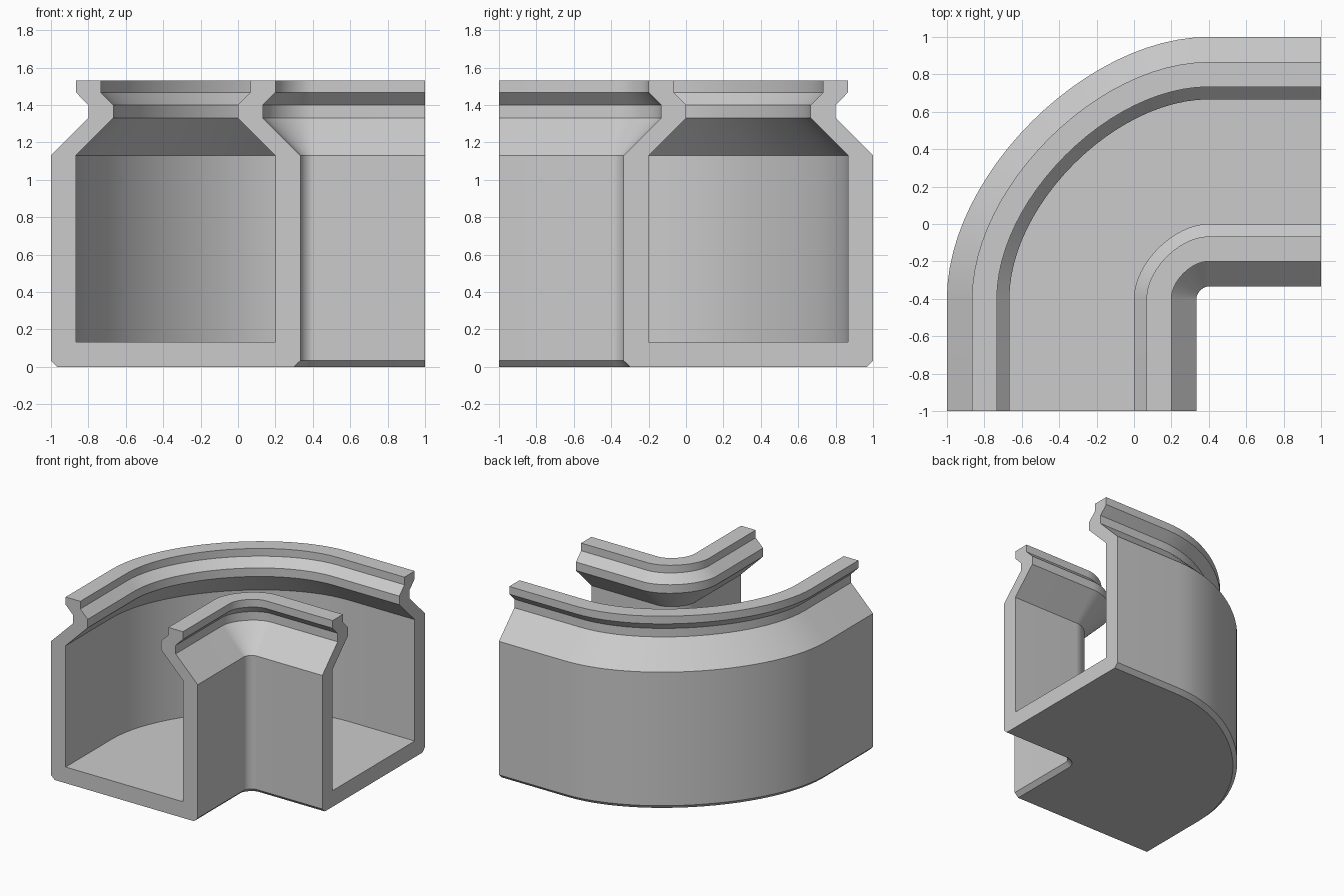
import bpy, bmesh
from math import radians

if "Cube" in bpy.data.objects:
    bpy.data.objects.remove(bpy.data.objects["Cube"], do_unlink=True)

BEND = 0.4        # bend centre at (BEND, -BEND)
HANDLE = 0.47     # bend handle length, as a share of the radius
MIDDLE = -1 / 3   # centreline of the channel section
SEGMENTS = 24

# Half of the channel section: offset from the centreline, height
half = [(0.633, 0), (0.667, 0.033), (0.667, 1.13), (0.467, 1.33),
        (0.467, 1.4), (0.533, 1.467), (0.533, 1.53), (0.4, 1.53),
        (0.4, 1.467), (0.333, 1.4), (0.333, 1.33), (0.533, 1.13),
        (0.533, 0.133)]
section = ([(MIDDLE - d, z) for d, z in half]
           + [(MIDDLE + d, z) for d, z in reversed(half)])


def ring(bm, place):
    return [bm.verts.new((*place(x), z)) for x, z in section]


def reach(t):
    # Bezier weight falling from 1 to 0 along the bend
    s = 1 - t
    return s ** 3 + 3 * s * s * t + 3 * s * t * t * HANDLE


def on_bend(t):
    return lambda x: (BEND - (BEND - x) * reach(t),
                      -BEND + (BEND - x) * reach(1 - t))


# Straight end, flattened quarter bend, straight end
bm = bmesh.new()
rings = [ring(bm, lambda x: (x, -1))]
for i in range(SEGMENTS + 1):
    rings.append(ring(bm, on_bend(i / SEGMENTS)))
rings.append(ring(bm, lambda x: (1, -x)))

# Walls between neighbouring sections, then the two cut ends
count = len(section)
for a, b in zip(rings, rings[1:]):
    for i in range(count):
        j = (i + 1) % count
        bm.faces.new((a[i], a[j], b[j], b[i]))
bm.faces.new(rings[0])
bm.faces.new(rings[-1])
bmesh.ops.recalc_face_normals(bm, faces=bm.faces[:])

mesh = bpy.data.meshes.new("curved_channel")
bm.to_mesh(mesh)
bm.free()
channel = bpy.data.objects.new("curved_channel", mesh)
bpy.context.collection.objects.link(channel)

# Plain grey finish
grey = bpy.data.materials.new("light_grey")
grey.use_nodes = True
colour = (0.6, 0.6, 0.6, 1)
grey.diffuse_color = colour
grey.node_tree.nodes["Principled BSDF"].inputs["Base Color"].default_value = colour
mesh.materials.append(grey)

bpy.ops.object.select_all(action="DESELECT")
channel.select_set(True)
bpy.context.view_layer.objects.active = channel
bpy.ops.object.shade_smooth_by_angle(angle=radians(30))
